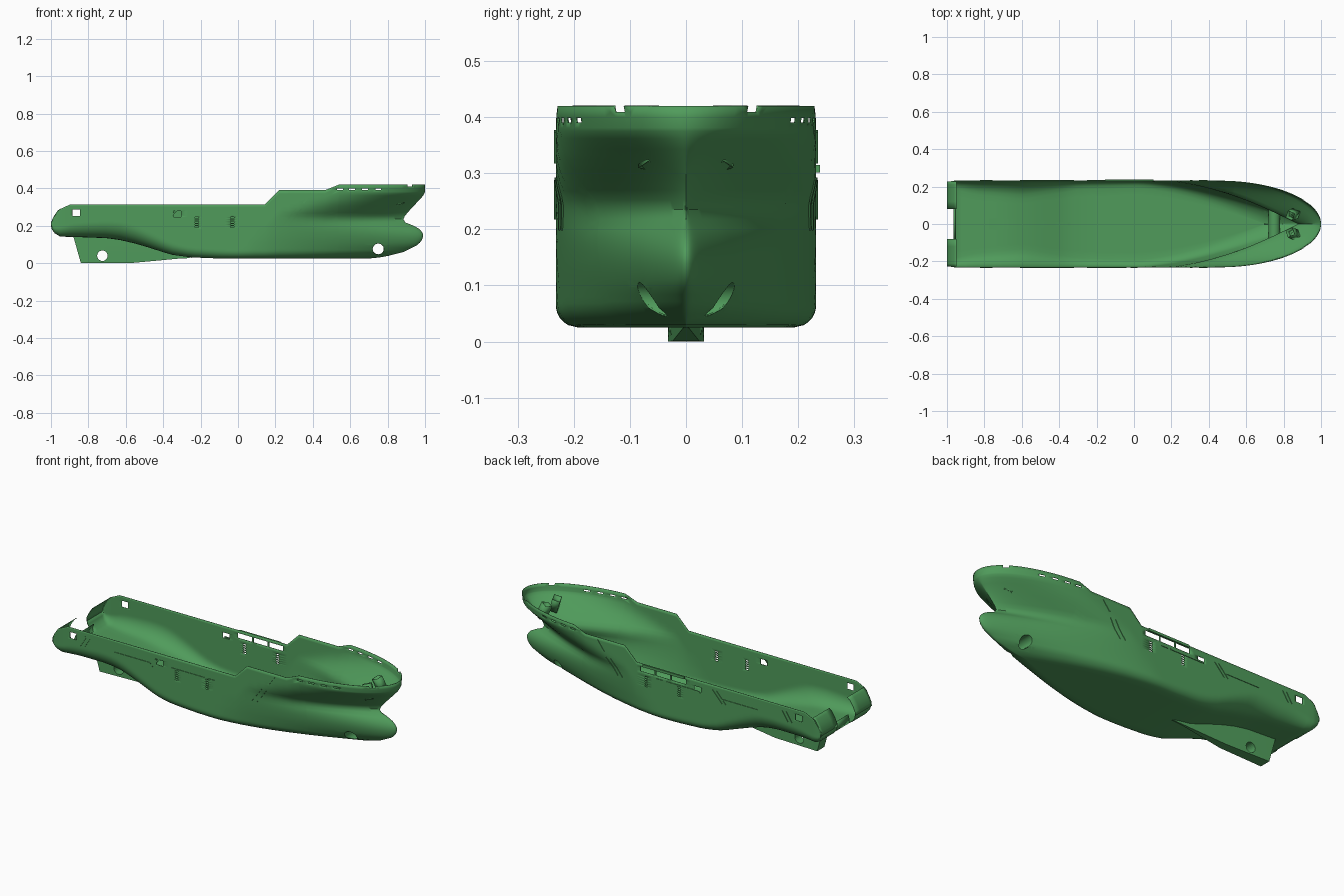
import bpy, bmesh, math
from mathutils import Vector

if "Cube" in bpy.data.objects:
    bpy.data.objects.remove(bpy.data.objects["Cube"])

green = bpy.data.materials.new("hull_green")
green.use_nodes = True
green.diffuse_color = (0.08, 0.33, 0.105, 1)
green.node_tree.nodes["Principled BSDF"].inputs["Base Color"].default_value = (0.08, 0.33, 0.105, 1)


def lerp(table, t):
    """Piecewise linear lookup in a short list of pairs."""
    if t <= table[0][0]:
        return table[0][1]
    for (a, fa), (b, fb) in zip(table, table[1:]):
        if t <= b:
            return fa + (fb - fa) * (t - a) / (b - a)
    return table[-1][1]


# Hull lines: keel height, sheer height, bilge radius along x; stem, shoulder, fullness along z
BEAM = 0.232
KEEL = [(-1, .2), (-.995, .18), (-.98, .16), (-.95, .142), (-.87, .14), (-.7, .134), (-.62, .122),
        (-.53, .1), (-.44, .072), (-.36, .046), (-.25, .031), (-.1, .025)]
SHEER = [(-1, .22), (-.96, .285), (-.9, .313), (.145, .315), (.22, .39), (.465, .39), (.54, .42)]
BILGE = [(-1, .015), (-.95, .05), (-.85, .075), (-.6, .1), (-.3, .05), (0, .04)]
STEM = [(.025, .70), (.033, .78), (.06, .885), (.1, .965), (.13, .988), (.155, .99), (.18, .975), (.2, .94),
        (.22, .89), (.24, .882), (.28, .915), (.36, .99), (.38, 1)]
SHOULDER = [(.025, 0), (.1, .06), (.25, .2), (.33, .38), (.375, .44), (.42, .45)]
FULLNESS = [(.025, 1), (.1, 1.08), (.25, 1.02), (.33, .75), (.375, .55), (.42, .5)]


def half_breadth(x, z):
    zb, r = lerp(KEEL, x), lerp(BILGE, x)
    k = max(0, 1 - (z - zb) / r)
    y = BEAM - r * (1 - math.sqrt(max(0, 1 - k * k)))
    y -= 0.008 * max(0, (-x - .96) / .04)
    xb, x0 = lerp(STEM, z), lerp(SHOULDER, z)
    t = min(1, max(0, (x - x0) / (xb - x0)))
    p = 1.6 + .4 * min(1, max(0, (z - .25) / .12))
    y *= max(0, 1 - t ** p) ** lerp(FULLNESS, z)
    # bulb swelling
    tb = min(1, max(0, 1 - (xb - x) / .17))
    zone = max(0, 1 - ((z - .13) / .1) ** 2) * min(1, max(0, (x - .45) / .35))
    bulb = .036 * math.sqrt(zone * max(0, 1 - tb * tb))
    return math.hypot(y, bulb)


def finish(name, bm, thick=0):
    me = bpy.data.meshes.new(name)
    bm.to_mesh(me)
    bm.free()
    ob = bpy.data.objects.new(name, me)
    bpy.context.collection.objects.link(ob)
    me.materials.append(green)
    bpy.ops.object.select_all(action='DESELECT')
    bpy.context.view_layer.objects.active = ob
    ob.select_set(True)
    bpy.ops.object.shade_smooth_by_angle(angle=math.radians(35))
    if thick:
        mod = ob.modifiers.new("plating", 'SOLIDIFY')
        mod.thickness = thick
        mod.offset = -1
    return ob


def grid(bm, rows, flip=False):
    vs = [[bm.verts.new(p) for p in row] for row in rows]
    for a, b in zip(vs, vs[1:]):
        for j in range(len(a) - 1):
            f = [a[j], a[j + 1], b[j + 1], b[j]]
            bm.faces.new(f[::-1] if flip else f)


def bisect(bm, fs, o, n):
    geom = fs + list({e for f in fs for e in f.edges}) + list({v for f in fs for v in f.verts})
    bmesh.ops.bisect_plane(bm, geom=geom, plane_co=o, plane_no=n, dist=1e-5)


def cut(bm, poly, side):
    """Cut a convex x-z opening in the plating on one side."""
    xs, zs = [p[0] for p in poly], [p[1] for p in poly]
    centre = Vector((sum(xs) / len(xs), 0, sum(zs) / len(zs)))

    def near():
        out = []
        for f in bm.faces:
            fx, fz = [v.co.x for v in f.verts], [v.co.z for v in f.verts]
            if (f.calc_center_median().y * side > 0 and max(fx) > min(xs) and min(fx) < max(xs)
                    and max(fz) > min(zs) and min(fz) < max(zs)):
                out.append(f)
        return out
    planes = []
    for (ax, az), (bx, bz) in zip(poly, poly[1:] + poly[:1]):
        n = Vector((bz - az, 0, ax - bx)).normalized()
        o = Vector((ax, 0, az))
        if n.dot(centre - o) > 0:
            n = -n
        planes.append((o, n))
        bisect(bm, near(), o, n)
    dead = [f for f in near() if all(n.dot(f.calc_center_median() - o) < 1e-5 for o, n in planes)]
    bmesh.ops.delete(bm, geom=dead, context='FACES')


def rect(x, z, w, h):
    return [(x - w / 2, z - h / 2), (x + w / 2, z - h / 2), (x + w / 2, z + h / 2), (x - w / 2, z + h / 2)]


def disc(x, z, r, n=20):
    return [(x + r * math.cos(i * math.tau / n), z + r * math.sin(i * math.tau / n)) for i in range(n)]


# Hull shell lofted from stations
stations = [-1, -.995, -.988, -.98, -.965, -.95, -.92, -.9, -.87]
stations += [-.83 + .04 * i for i in range(24)] + [.145, .18, .22, .27, .32, .37, .42, .465, .5]
stations += [.5 + .5 * (1 - (1 - i / 24) ** 2) for i in range(1, 25)] + [.54]
stations = sorted(stations)
levels = sorted([(i / 26) ** 1.3 for i in range(27)] + [.886])
hull = bmesh.new()
for side in (1, -1):
    rows = []
    for s in stations:
        zb, zt = lerp(KEEL, s), lerp(SHEER, s)
        row = []

        def place(z, frac=1):
            x = s if s < .5 else .5 + (s - .5) * (lerp(STEM, z) - .5) / .5
            row.append((x, side * frac * half_breadth(x, z), z))
        for f in (0, .2, .4, .6, .8):
            place(zb, f)
        for w in levels:
            place(zb + (zt - zb) * w)
        rows.append(row)
    grid(hull, rows, side < 0)
# Rounded transom corners on either side of the stern opening
TRANSOM = [(-1, .2), (-.999, .22), (-.985, .25), (-.965, .28), (-.95, .292)]
for side in (1, -1):
    grid(hull, [[(x, side * y, z) for y in (.08, .12, .17, .21, .226)] for x, z in TRANSOM], side > 0)
bmesh.ops.remove_doubles(hull, verts=hull.verts, dist=2e-4)
for o, n in (((-.96, 0, 0), (1, 0, 0)), ((0, .08, 0), (0, 1, 0)), ((0, -.08, 0), (0, 1, 0))):
    bisect(hull, [f for f in hull.faces if f.calc_center_median().x < -.94], o, n)
dead = [f for f in hull.faces if f.calc_center_median().x < -.96 and abs(f.calc_center_median().y) < .08]
bmesh.ops.delete(hull, geom=dead, context='FACES')
# Low curved lip across the stern opening
grid(hull, [[(x, y, z) for y in (-.08, 0, .08)] for x, z in ((-.96, .147), (-.965, .17), (-.955, .195))], True)

# Openings in the plating
for side in (1, -1):
    cut(hull, disc(.75, .075, .03), side)
    cut(hull, rect(-.865, .27, .04, .035), side)
    cut(hull, rect(-.235 if side > 0 else -.325, .263, .042, .03), side)
    cut(hull, rect(.92, .416, .025, .014), side)
    for x in (.545, .61, .68, .75):
        cut(hull, rect(x, .394, .032, .008), side)
    # boarding ladder slots
    for x in ((-.12, .085) if side > 0 else (-.22, -.03)):
        for i in range(5):
            cut(hull, rect(x, .195 + .012 * i, .018, .006), side)
for x in (-.117, -.02, .077):
    cut(hull, rect(x, .285, .088, .028), 1)
finish("hull_shell", hull, .003)

# Bow thruster tunnel
bm = bmesh.new()
ring = disc(.75, .075, .03)
ring.append(ring[0])
grid(bm, [[(x, s * (half_breadth(x, z) - .001), z) for s in (-1, 1)] for x, z in ring])
finish("thruster_tunnel", bm)

# Skeg: wedge widening aft, with a round hole through it
outline = [(-.24, .028), (-.32, .024), (-.57, .001), (-.84, 0), (-.88, .142), (-.7, .138), (-.62, .126),
           (-.53, .104), (-.44, .076), (-.36, .05)]
bm = bmesh.new()
sides = []
for s in (-1, 1):
    sides.append([bm.verts.new((x, s * lerp([(-.84, .032), (-.6, .026), (-.3, .004)], x), z)) for x, z in outline])
bm.faces.new(sides[0])
bm.faces.new(sides[1][::-1])
for i in range(len(outline)):
    j = (i + 1) % len(outline)
    bm.faces.new((sides[0][i], sides[1][i], sides[1][j], sides[0][j]))
bmesh.ops.recalc_face_normals(bm, faces=bm.faces)
skeg = finish("skeg", bm)
bpy.ops.mesh.primitive_cylinder_add(vertices=24, radius=.028, depth=.2, location=(-.725, 0, .04),
                                    rotation=(math.pi / 2, 0, 0))
cutter = bpy.context.object
cutter.hide_render = True
mod = skeg.modifiers.new("hole", 'BOOLEAN')
mod.object = cutter
mod.solver = 'EXACT'
bpy.context.view_layer.objects.active = skeg
bpy.ops.object.modifier_apply(modifier="hole")
bpy.data.objects.remove(cutter)

# Hawse pipes inside the bow
for side, name in ((1, "left"), (-1, "right")):
    a, b = Vector((.865, side * .058, .31)), Vector((.835, side * .045, .385))
    bm = bmesh.new()
    bmesh.ops.create_cone(bm, cap_ends=False, segments=4, radius1=.03, radius2=.03, depth=(b - a).length)
    bmesh.ops.rotate(bm, verts=bm.verts, matrix=(b - a).to_track_quat('Z', 'Y').to_matrix())
    bmesh.ops.translate(bm, verts=bm.verts, vec=(a + b) / 2)
    finish("hawse_pipe_" + name, bm, .003)

# Rubbing strips that follow the side plating
STRIPS = [(-.61, .245, -.39, .245), (-.25, .252, -.04, .252), (-.02, .252, .02, .252),
          (-.82, .23, -.785, .285), (-.795, .23, -.76, .285), (-.41, .22, -.35, .285), (-.385, .22, -.325, .285),
          (.24, .2, .31, .29), (.27, .2, .34, .29), (.35, .32, .39, .375)]
for side, name in ((1, "left"), (-1, "right")):
    bm = bmesh.new()
    for x0, z0, x1, z1 in STRIPS:
        d = Vector((z0 - z1, x1 - x0)).normalized() * .004
        rows = []
        for i in range(7):
            x, z = x0 + (x1 - x0) * i / 6, z0 + (z1 - z0) * i / 6
            pts = [(x + k * d.x, z + k * d.y, out) for k, out in ((-1, 0), (-1, .003), (1, .003), (1, 0))]
            rows.append([(px, side * (half_breadth(px, pz) + o), pz) for px, pz, o in pts])
        grid(bm, rows, side < 0)
    finish("rubbing_strips_" + name, bm)

# Ledge above the left side openings
bm = bmesh.new()
bmesh.ops.create_cube(bm, size=1)
bmesh.ops.scale(bm, verts=bm.verts, vec=(.26, .008, .014))
bmesh.ops.translate(bm, verts=bm.verts, vec=(-.025, .235, .308))
finish("side_ledge", bm)
